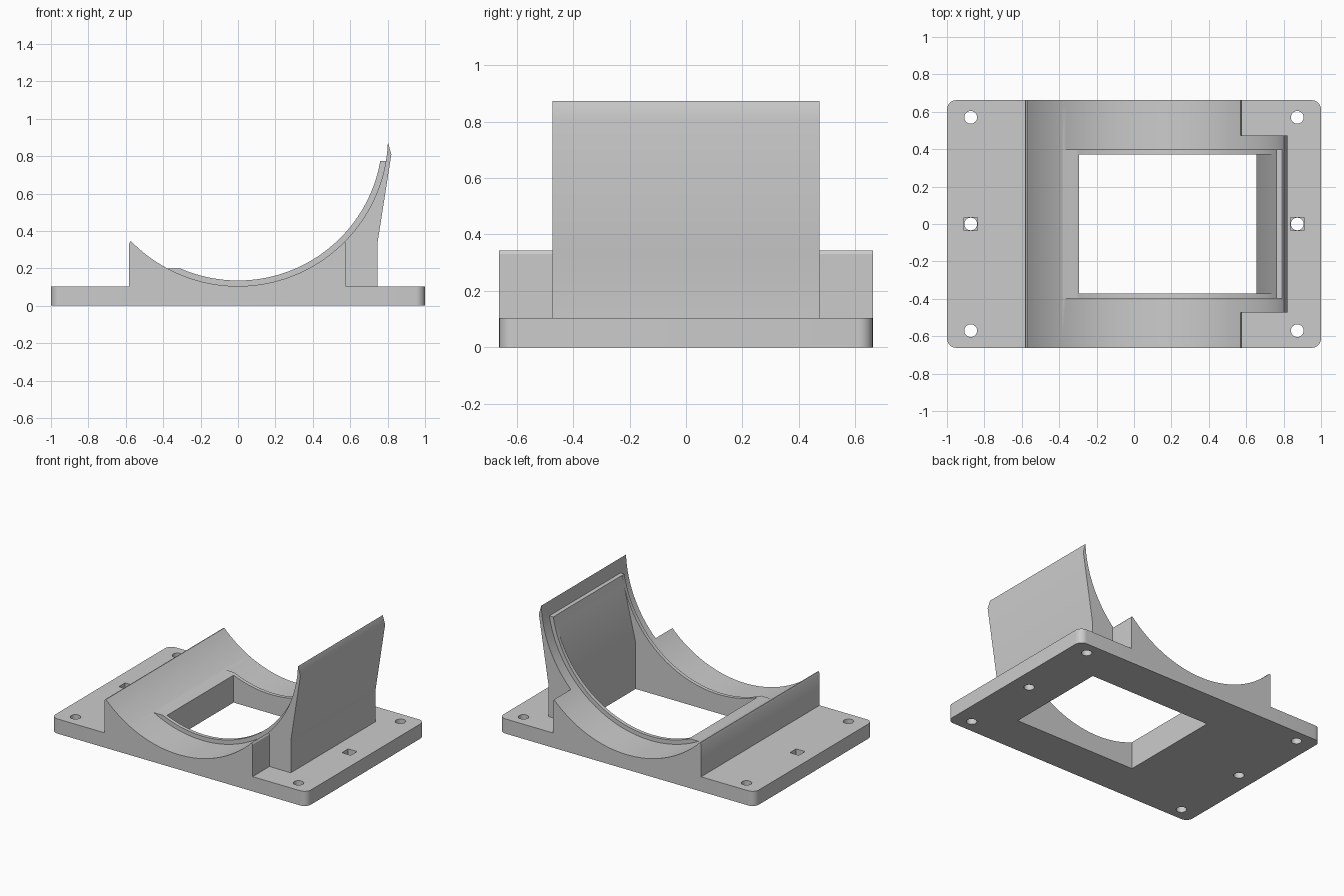
import bpy, bmesh, math

if "Cube" in bpy.data.objects:
    bpy.data.objects.remove(bpy.data.objects["Cube"])

CZ = 0.907            # height of the cradle axis
R_OUT, R_LIP = 0.802, 0.772
PLATE_TOP = 0.104

grey = bpy.data.materials.new("light grey")
grey.diffuse_color = (0.6, 0.6, 0.6, 1)
grey.use_nodes = True
grey.node_tree.nodes["Principled BSDF"].inputs["Base Color"].default_value = grey.diffuse_color


def prism(name, pts, lo, hi, axis="Y"):
    """Extrude a 2D outline along Y (points are x, z) or Z (points are x, y)."""
    bm = bmesh.new()
    to3d = (lambda a, b: (a, lo, b)) if axis == "Y" else (lambda a, b: (a, b, lo))
    face = bm.faces.new([bm.verts.new(to3d(*p)) for p in pts])
    ext = bmesh.ops.extrude_face_region(bm, geom=[face])
    d = (0, hi - lo, 0) if axis == "Y" else (0, 0, hi - lo)
    bmesh.ops.translate(bm, vec=d, verts=[v for v in ext["geom"] if isinstance(v, bmesh.types.BMVert)])
    bmesh.ops.recalc_face_normals(bm, faces=bm.faces)
    me = bpy.data.meshes.new(name)
    bm.to_mesh(me)
    bm.free()
    me.materials.append(grey)
    ob = bpy.data.objects.new(name, me)
    bpy.context.collection.objects.link(ob)
    return ob


def arc(r, a0, a1, n, cx=0.0, cy=0.0):
    return [(cx + r * math.cos(a0 + (a1 - a0) * i / n),
             cy + r * math.sin(a0 + (a1 - a0) * i / n)) for i in range(n + 1)]


def cradle_arc(r, z_left, z_right, n):
    """Lower arc about the cradle axis, from a left height to a right height."""
    return arc(r, -math.pi - math.asin((z_left - CZ) / r), math.asin((z_right - CZ) / r), n, 0, CZ)


def boolean(ob, tool, op):
    """Apply a boolean and remove the tool object."""
    m = ob.modifiers.new(op, "BOOLEAN")
    m.operation, m.solver, m.object = op, "EXACT", tool
    bpy.context.view_layer.objects.active = ob
    bpy.ops.object.modifier_apply(modifier=m.name)
    bpy.data.objects.remove(tool)


# base plate with rounded corners
c = 0.05
outline = []
for i, (sx, sy) in enumerate([(1, 1), (-1, 1), (-1, -1), (1, -1)]):
    outline += arc(c, i * math.pi / 2, (i + 1) * math.pi / 2, 8, sx * (1 - c), sy * (0.662 - c))
mount = prism("cradle_mount", outline, 0, PLATE_TOP, "Z")

# curved cradle with the tall leaning back wall
cradle = prism("cradle", [(-0.582, 0.02), (-0.582, 0.333), (-0.577, 0.342)]
               + cradle_arc(R_OUT, 0.343, 0.873, 72)
               + [(0.82, 0.81), (0.745, 0.33), (0.745, 0.02)], -0.662, 0.662)

# cut the cradle's end strips down to the short shoulder
for lo, hi in ((-0.9, -0.474), (0.474, 0.9)):
    boolean(cradle, prism("shoulder_cutter", [(0.578, -0.1), (0.578, 0.33), (0.568, 0.345), (0.568, 1.2),
                                              (1.1, 1.2), (1.1, -0.1)], lo, hi), "DIFFERENCE")

# raised lip around the window
lip = prism("window_lip", cradle_arc(R_LIP, 0.2, 0.775, 60)
            + cradle_arc(R_OUT + 0.01, 0.2, 0.775, 60)[::-1], -0.398, 0.398)

boolean(mount, cradle, "UNION")
boolean(mount, lip, "UNION")

# window opening through lip, cradle and plate
boolean(mount, prism("window_cutter", [(-0.295, -0.1), (0.655, -0.1), (0.655, 0.33), (0.762, 0.775),
                                       (0.762, 1.2), (-0.295, 1.2)], -0.372, 0.372), "DIFFERENCE")

# screw holes, the middle pair with square nut pockets
for x in (-0.873, 0.873):
    for y in (-0.57, 0, 0.57):
        boolean(mount, prism("hole_cutter", arc(0.034, 0, 2 * math.pi * 23 / 24, 23, x, y), -0.1, 0.3, "Z"),
                "DIFFERENCE")
    s = 0.035
    boolean(mount, prism("pocket_cutter", [(x - s, -s), (x + s, -s), (x + s, s), (x - s, s)], 0.05, 0.3, "Z"),
            "DIFFERENCE")

# smooth shading with sharp edges kept
bpy.ops.object.select_all(action="DESELECT")
mount.select_set(True)
bpy.context.view_layer.objects.active = mount
bpy.ops.object.shade_smooth_by_angle(angle=math.radians(30))
